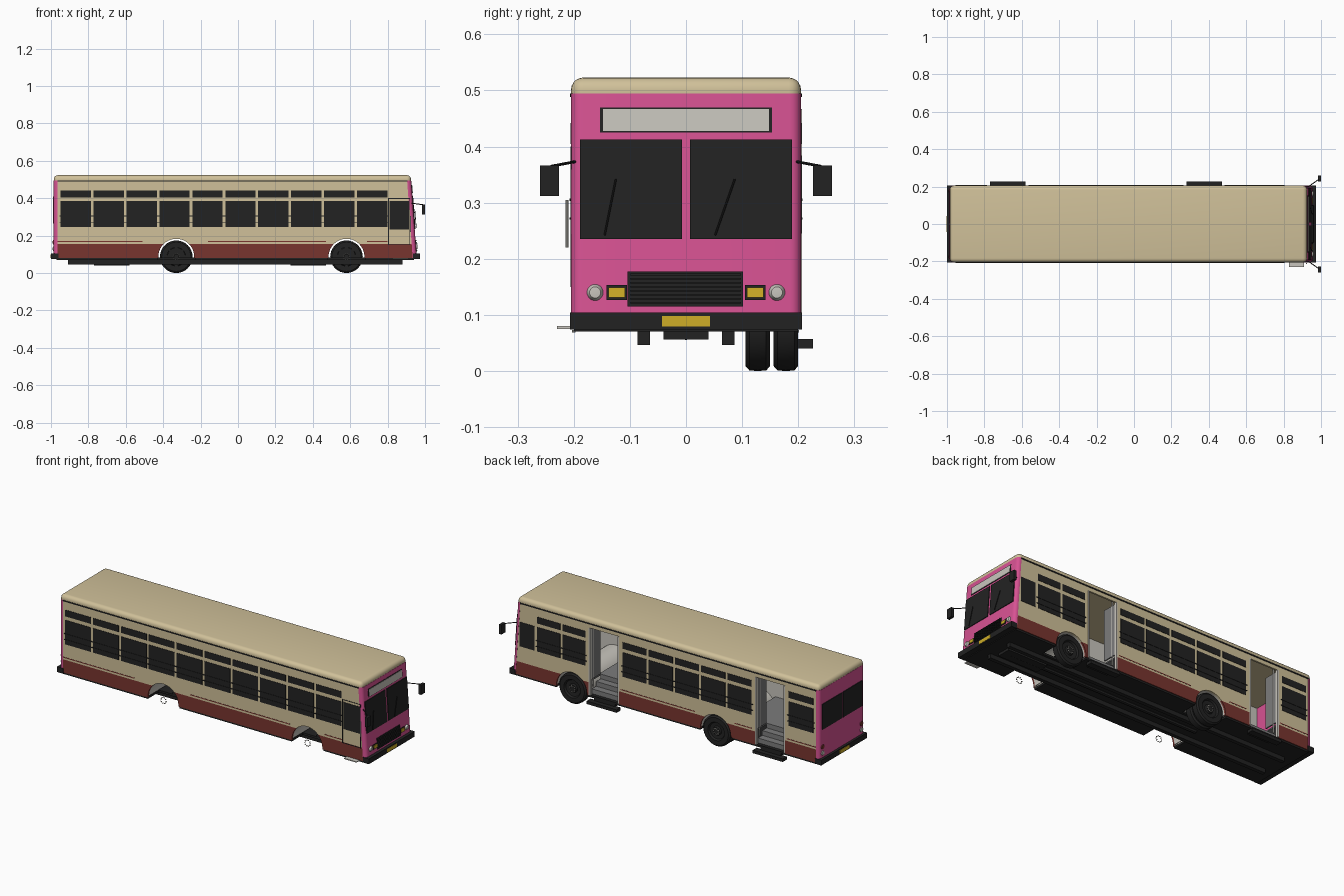
import bpy, bmesh
from math import sin, cos, pi, radians
from mathutils import Vector, Matrix

if "Cube" in bpy.data.objects:
    bpy.data.objects.remove(bpy.data.objects["Cube"])


def material(name, r, g, b):
    m = bpy.data.materials.new(name)
    m.use_nodes = True
    m.diffuse_color = (r, g, b, 1)
    m.node_tree.nodes["Principled BSDF"].inputs["Base Color"].default_value = (r, g, b, 1)
    return m


CREAM = material("cream paint", .63, .53, .32)
BROWN = material("red brown paint", .19, .035, .028)
PINK = material("pink paint", .68, .085, .29)
BLACK = material("black", .016, .016, .016)
PALE = material("pale grey", .58, .56, .51)
GREY = material("mid grey", .2, .2, .2)
YELLOW = material("yellow", .62, .42, .02)

WHEELS = (-.33, .58)
DOORS = ((-.77, -.58), (.28, .47))
AXLE_Z = .087


def finish(name, bm, *mats, lean=False, smooth=False):
    """Turn a bmesh into an object; lean rakes it back with the front end."""
    if lean:
        for v in bm.verts:
            v.co.x -= .072 * (v.co.z - .08)
    bmesh.ops.recalc_face_normals(bm, faces=bm.faces)
    me = bpy.data.meshes.new(name)
    bm.to_mesh(me)
    bm.free()
    for m in mats:
        me.materials.append(m)
    ob = bpy.data.objects.new(name, me)
    bpy.context.collection.objects.link(ob)
    if smooth:
        bpy.context.view_layer.objects.active = ob
        ob.select_set(True)
        bpy.ops.object.shade_smooth_by_angle(angle=radians(35))
        ob.select_set(False)
    return ob


def box(name, x, y, z, mat, lean=False):
    bm = bmesh.new()
    size = [b - a for a, b in (x, y, z)]
    mid = [(a + b) / 2 for a, b in (x, y, z)]
    bmesh.ops.create_cube(bm, size=1, matrix=Matrix.Translation(mid) @ Matrix.Diagonal((*size, 1)))
    return finish(name, bm, mat, lean=lean)


def prism(points, shift):
    """Extrude a flat outline of 3D points along a vector."""
    bm = bmesh.new()
    face = bm.faces.new([bm.verts.new(p) for p in points])
    new = bmesh.ops.extrude_face_region(bm, geom=[face])["geom"]
    bmesh.ops.translate(bm, vec=shift, verts=[v for v in new if isinstance(v, bmesh.types.BMVert)])
    return bm


def lathe(name, profile, centre, axis, mat, steps=32):
    """Spin a (radius, offset) profile round the x or y axis."""
    bm = bmesh.new()
    c = Vector(centre)
    direction = Vector((1, 0, 0)) if axis == "x" else Vector((0, 1, 0))
    verts = [bm.verts.new(c + direction * o + Vector((0, 0, r))) for r, o in profile]
    edges = [bm.edges.new(pair) for pair in zip(verts, verts[1:])]
    bmesh.ops.spin(bm, geom=verts + edges, cent=c, axis=direction, angle=2 * pi, steps=steps)
    bmesh.ops.remove_doubles(bm, verts=bm.verts, dist=.0002)
    return finish(name, bm, mat, smooth=True)


def rod(name, a, b, radius, mat):
    a, b = Vector(a), Vector(b)
    bm = bmesh.new()
    turn = (b - a).to_track_quat("Z", "Y").to_matrix().to_4x4()
    bmesh.ops.create_cone(bm, cap_ends=True, segments=8, radius1=radius, radius2=radius,
                          depth=(b - a).length, matrix=Matrix.Translation((a + b) / 2) @ turn)
    return finish(name, bm, mat, smooth=True)


def arch(x, radius, n=20):
    return [(x - radius * cos(pi * i / n), AXLE_Z + radius * sin(pi * i / n)) for i in range(n + 1)]


# Side walls, notched along the bottom for wheel arches and doorways
def side_wall(name, side, doors):
    notches = [arch(x, .096) for x in WHEELS]
    notches = [[(p[0][0], .08)] + p + [(p[-1][0], .08)] for p in notches]
    notches += [[(a, .08), (a, .467), (b, .467), (b, .08)] for a, b in doors]
    outline = [(-.965, .08)] + [p for n in sorted(notches) for p in n] + [(.935, .08), (.905, .495), (-.965, .495)]
    bm = prism([(x, side * .204, z) for x, z in outline], Vector((0, -side * .01, 0)))
    bmesh.ops.bisect_plane(bm, geom=bm.verts[:] + bm.edges[:] + bm.faces[:],
                           plane_co=(0, 0, .155), plane_no=(0, 0, 1))
    bmesh.ops.recalc_face_normals(bm, faces=bm.faces)
    for f in bm.faces:
        if f.normal.y * side < -.5:
            f.material_index = 2
        elif f.calc_center_median().z < .155:
            f.material_index = 1
    finish(name, bm, CREAM, BROWN, PALE)


side_wall("right_wall", -1, ())
side_wall("left_wall", 1, DOORS)


# Front and rear ends with rounded corners
def end_panel(name, back, out, lean):
    sign = 1 if out > back else -1
    r = .02
    corner = [(out - sign * r * (1 - cos(t * pi / 10)), .185 + r * sin(t * pi / 10)) for t in range(6)]
    pts = [(back, -.205)] + [(x, -y) for x, y in reversed(corner)] + corner + [(back, .205)]
    finish(name, prism([(x, y, .08) for x, y in pts], Vector((0, 0, .415))), PINK, lean=lean, smooth=True)


end_panel("front_panel", .934, .956, True)
end_panel("rear_panel", -.964, -.986, False)

# Roof
bm = bmesh.new()
bmesh.ops.create_cube(bm, size=1, matrix=Matrix.Translation((-.03, 0, .509)) @ Matrix.Diagonal((1.91, .41, .028, 1)))
upper = [e for e in bm.edges if max(v.co.z for v in e.verts) > .51]
bmesh.ops.bevel(bm, geom=upper, offset=.022, segments=5, profile=.5, affect="EDGES")
finish("roof", bm, CREAM, smooth=True)


# Side glazing, rails and stripes
def plate(name, side, x0, x1, z0, z1, mat, out=.206):
    box(name, (x0, x1), sorted((side * .2035, side * out)), (z0, z1), mat)


def glazing(side, x0, x1, count):
    pitch = (x1 - x0) / count
    for i in range(count):
        a, b = x0 + i * pitch + .007, x0 + (i + 1) * pitch - .007
        plate("side_window", side, a, b, .245, .384, BLACK)
        plate("top_window", side, a, b, .405, .442, BLACK)
    for z in (.272, .305):
        plate("window_rail", side, x0, x1, z - .002, z + .002, BLACK, .208)


glazing(-1, -.955, .805, 10)
for x0, x1, count in ((-.955, -.785, 1), (-.565, .265, 5), (.485, .805, 2)):
    glazing(1, x0, x1, count)
plate("left_cab_window", 1, .815, .908, .245, .384, BLACK)

for side, runs in ((-1, ((-.965, -.51), (-.16, .47), (.69, .80))),
                   (1, ((-.965, -.78), (-.56, -.45), (-.2, .27)))):
    for x0, x1 in runs:
        plate("thin_stripe", side, x0, x1, .165, .170, BROWN, .205)
    plate("gutter", side, -.965, .905, .488, .495, BLACK, .207)

# Driver door on the right side
plate("driver_door_window", -1, .81, .914, .232, .385, BLACK)
for x0, x1, z0, z1 in ((.803, .806, .15, .4), (.916, .919, .15, .4), (.803, .919, .397, .4), (.803, .919, .15, .153)):
    plate("driver_door_seam", -1, x0, x1, z0, z1, BLACK)
rod("driver_grab_handle", (.922, -.212, .22), (.922, -.212, .305), .003, PALE)
box("driver_step", (.83, .91), (-.23, -.2), (.075, .08), PALE)


# Front face details
def front(name, y0, y1, z0, z1, mat, out=.96):
    box(name, (.953, out), (y0, y1), (z0, z1), mat, lean=True)


for s in (-1, 1):
    front("windscreen", *sorted((s * .007, s * .189)), .235, .413, BLACK)
    front("indicator_frame", *sorted((s * .105, s * .142)), .127, .153, BLACK, .959)
    front("indicator", *sorted((s * .109, s * .138)), .131, .149, YELLOW, .962)
    lathe("headlight", [(0, .008), (.01, .007), (.0145, 0), (.0145, -.006)], (.953, s * .162, .14), "x", PALE, 20)
    rod("mirror_arm", (.93, s * .198, .373), (.99, s * .24, .365), .0025, BLACK)
    box("mirror", (.984, 1), sorted((s * .226, s * .26)), (.312, .366), BLACK)
front("destination_frame", -.153, .153, .425, .47, BLACK, .958)
front("destination_board", -.148, .148, .428, .467, PALE, .96)
front("grille", -.104, .102, .115, .177, BLACK, .959)
for i in range(8):
    z = .12 + i * .0072
    front("grille_slat", -.1, .098, z, z + .003, BLACK, .964)
for foot, tip in ((-.145, -.125), (.052, .087)):
    rod("wiper", (.953, foot, .242), (.945, tip, .342), .0018, BLACK)

# Bumpers and number plates
for name, x0, x1, face in (("front", .935, .972, .974), ("rear", -1, -.96, -1.002)):
    box(name + "_bumper", (x0, x1), (-.207, .207), (.074, .104), BLACK)
    edge = x1 if face > 0 else x0
    box(name + "_number_plate", sorted((edge, face - .0005)), (-.043, .043), (.079, .098), YELLOW)

# Rear face details
for s in (-1, 1):
    box("rear_window", (-.99, -.984), sorted((s * .006, s * .18)), (.265, .41), BLACK)
    for z, mat in ((.13, PALE), (.165, BROWN)):
        lathe("tail_lamp", [(0, -.006), (.012, -.005), (.013, 0)], (-.985, s * .175, z), "x", mat, 16)

# Floor pan and chassis, open at the wheels
spans = ((-.97, -.43), (-.23, .48), (.68, .94))
for x0, x1 in spans:
    box("floor_pan", (x0, x1), (-.2, .2), (.07, .082), BLACK)
for x in WHEELS:
    box("floor_pan_centre", (x - .1, x + .1), (-.1, .1), (.07, .082), BLACK)
    rod("axle", (x, -.1, AXLE_Z), (x, .16, AXLE_Z), .014, BLACK)
for s in (-1, 1):
    box("chassis_rail", (-.91, .88), sorted((s * .064, s * .086)), (.046, .07), BLACK)
rod("drive_shaft", (-.4, 0, .067), (.8, 0, .067), .012, BLACK)
box("engine_sump", (.6, .85), (-.04, .04), (.056, .07), BLACK)

# Saloon floor with stepwells, and wheel housings across the body
for x0, x1 in ((-.965, -.77), (-.58, -.43), (-.23, .28), (.47, .48), (.68, .93)):
    box("saloon_floor", (x0, x1), (-.194, .194), (.155, .162), GREY)
for x0, x1 in DOORS:
    box("saloon_floor", (x0, x1), (-.194, .06), (.155, .162), GREY)
    for i in range(3):
        box("door_step", (x0, x1), (.06, .18 - i * .04), (.082 + i * .027, .109 + i * .027), GREY)
    box("outer_step", (x0, x1), (.19, .226), (.04, .057), BLACK)
    box("step_bracket", (x0 + .03, x1 - .03), (.16, .2), (.055, .075), BLACK)
    for x in (x0 + .004, x1 - .004):
        box("door_post", (x - .004, x + .004), (.19, .207), (.082, .467), PALE)
        rod("grab_pole", (x, .17, .12), (x, .17, .49), .004, PALE)
    for x in (x0, x1 - .007):
        box("folded_door_leaf", (x, x + .007), (.11, .2), (.17, .46), GREY)
for x in WHEELS:
    pts = arch(x, .1) + arch(x, .096)[::-1]
    finish("wheel_housing", prism([(px, -.194, z) for px, z in pts], Vector((0, .388, 0))), PALE, smooth=True)

# Tyres with hubs on the left side
TYRE = [(.05, -.022), (.078, -.022), (.086, -.015), (.087, 0), (.086, .015), (.078, .022), (.052, .022),
        (.046, .012), (.026, .01), (.022, .02), (0, .02)]
for x, ys in zip(WHEELS, ((.178, .128), (.178,))):
    for y in ys:
        lathe("tyre", TYRE, (x, y, AXLE_Z), "y", BLACK)
        rod("wheel_back", (x, y - .02, AXLE_Z), (x, y, AXLE_Z), .052, BLACK)
    # Wheel nuts on both sides
    for i in range(10):
        nx, nz = x + .017 * cos(i * pi / 5), AXLE_Z + .017 * sin(i * pi / 5)
        for y in (-.2, .198):
            rod("wheel_nut", (nx, y - .003, nz), (nx, y + .003, nz), .0025, PALE)
